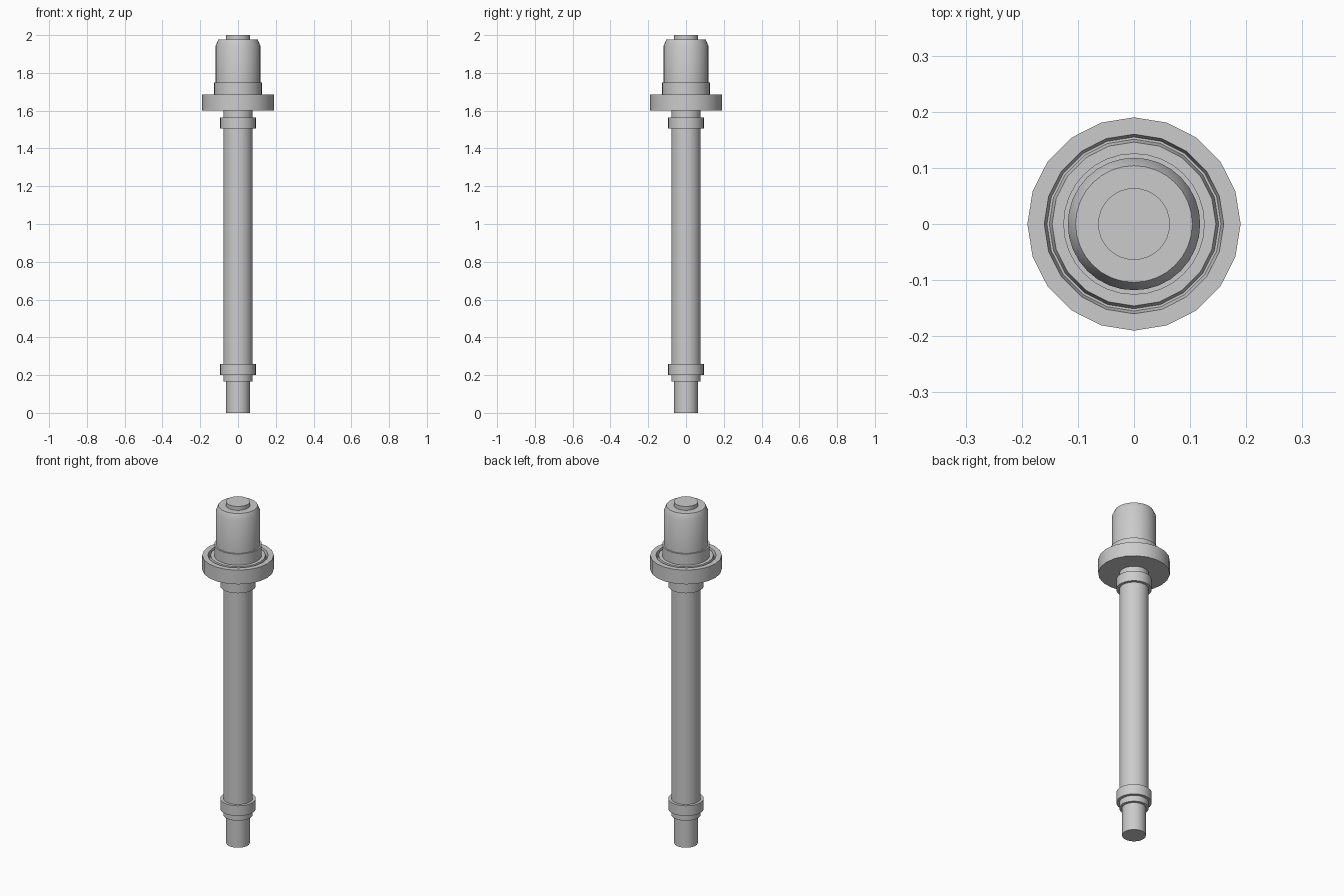
import bpy, bmesh, math

cube = bpy.data.objects.get("Cube")
if cube:
    bpy.data.objects.remove(cube, do_unlink=True)

# Single plain metal colour
metal = bpy.data.materials.new("grey metal")
metal.use_nodes = True
grey = (0.6, 0.6, 0.6, 1)
metal.diffuse_color = grey
metal.node_tree.nodes["Principled BSDF"].inputs["Base Color"].default_value = grey


def lathe(name, profile, sides=32):
    """Turn (radius, height) points, listed bottom to top, into a capped solid."""
    bm = bmesh.new()
    rings = []
    for r, z in profile:
        angles = [2 * math.pi * i / sides for i in range(sides)]
        rings.append([bm.verts.new((r * math.cos(a), r * math.sin(a), z)) for a in angles])
    for low, high in zip(rings, rings[1:]):
        for i in range(sides):
            j = (i + 1) % sides
            bm.faces.new((low[i], low[j], high[j], high[i]))
    bm.faces.new(rings[0][::-1])
    bm.faces.new(rings[-1])
    mesh = bpy.data.meshes.new(name)
    bm.to_mesh(mesh)
    bm.free()
    mesh.materials.append(metal)
    obj = bpy.data.objects.new(name, mesh)
    bpy.context.collection.objects.link(obj)
    bpy.ops.object.select_all(action="DESELECT")
    obj.select_set(True)
    bpy.context.view_layer.objects.active = obj
    bpy.ops.object.shade_smooth_by_angle(angle=math.radians(25))
    return obj


def cylinder(name, radius, bottom, top):
    return lathe(name, [(radius, bottom), (radius, top)])


# Long shaft with a narrower foot
lathe("shaft", [(0.063, 0), (0.063, 0.165), (0.078, 0.165), (0.078, 1.61)])

# Matching collars near both ends of the shaft
cylinder("lower_collar", 0.094, 0.2, 0.26)
cylinder("upper_collar", 0.094, 1.505, 1.565)

# Wide flange with a groove turned into its top
lathe("flange", [(0.19, 1.602), (0.19, 1.685), (0.16, 1.685), (0.155, 1.665),
                 (0.151, 1.665), (0.146, 1.685)], sides=20)

# Head: base ring, chamfered body and small end cap
cylinder("head_base_ring", 0.126, 1.68, 1.75)
lathe("head_body", [(0.118, 1.74), (0.118, 1.945), (0.104, 1.977)])
cylinder("head_cap", 0.064, 1.97, 2.0)
